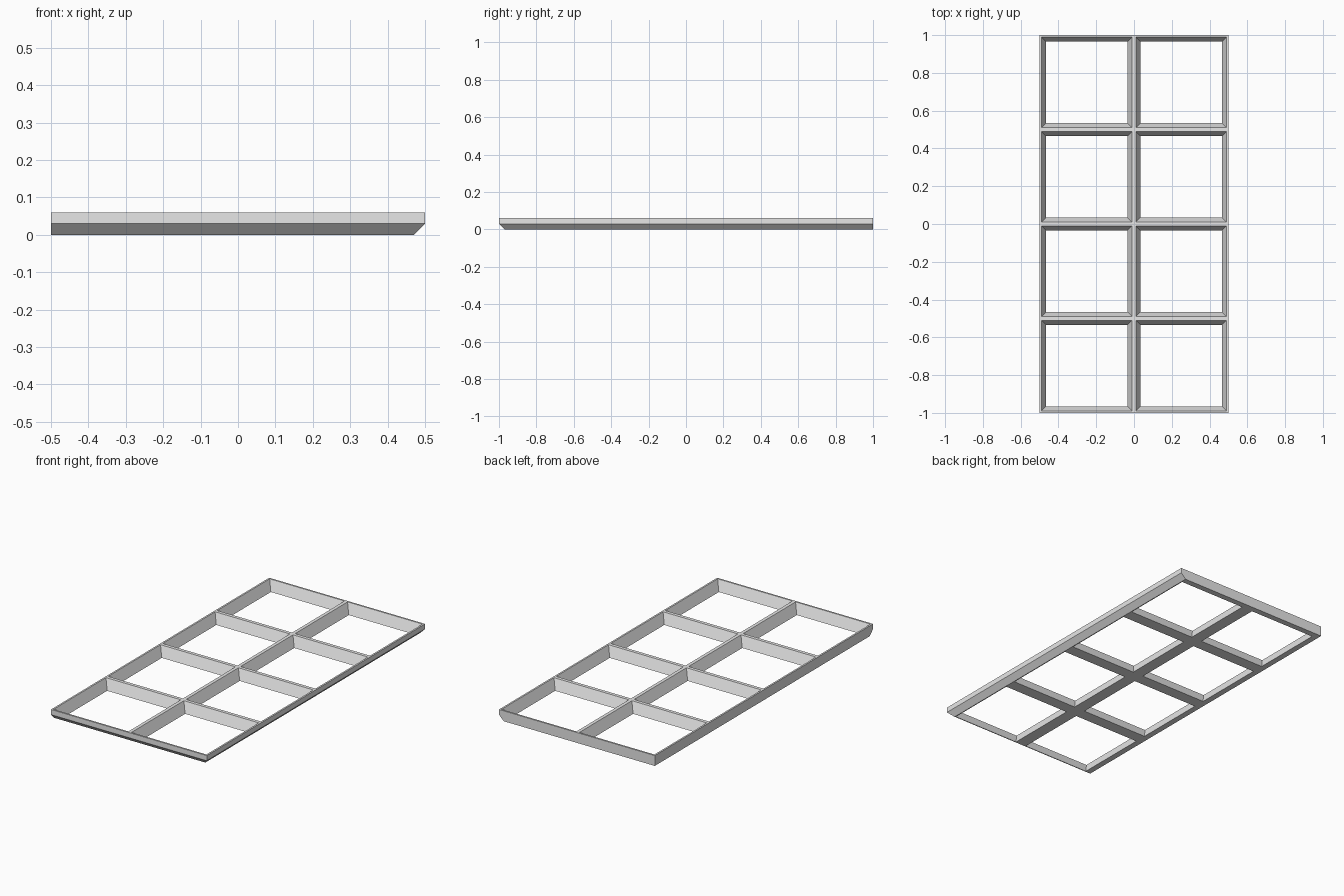
import bpy, bmesh, math
from mathutils import Matrix, Vector

cube = bpy.data.objects.get("Cube")
if cube:
    bpy.data.objects.remove(cube, do_unlink=True)

HEIGHT = 0.06
CHAMFER = 0.03
PITCH = 0.5
TOP_HALF, BOTTOM_HALF = 0.24, 0.215   # half widths of each opening

grey = bpy.data.materials.new("light_grey")
grey.use_nodes = True
colour = (0.8, 0.8, 0.8, 1)
grey.diffuse_color = colour
grey.node_tree.nodes["Principled BSDF"].inputs["Base Color"].default_value = colour


def make_object(name, bm):
    bmesh.ops.recalc_face_normals(bm, faces=bm.faces)
    mesh = bpy.data.meshes.new(name)
    bm.to_mesh(mesh)
    bm.free()
    mesh.materials.append(grey)
    obj = bpy.data.objects.new(name, mesh)
    bpy.context.scene.collection.objects.link(obj)
    return obj


# Slab, chamfered under its front and left edges
bm = bmesh.new()
bmesh.ops.create_cube(bm, size=1, matrix=Matrix.Translation((0, 0, HEIGHT / 2))
                      @ Matrix.Diagonal((2 * PITCH, 4 * PITCH, HEIGHT, 1)))
for point, normal in (((PITCH, 0, CHAMFER), (1, 0, -1)),
                      ((0, -2 * PITCH, CHAMFER), (0, -1, -1))):
    cut = bmesh.ops.bisect_plane(bm, geom=bm.verts[:] + bm.edges[:] + bm.faces[:],
                                 plane_co=Vector(point), plane_no=Vector(normal),
                                 clear_outer=True)
    rim = [e for e in bm.edges if e.is_boundary]
    bmesh.ops.holes_fill(bm, edges=rim, sides=0)
frame = make_object("lattice_frame", bm)

# Tapered openings, two across and four along
slope = (TOP_HALF - BOTTOM_HALF) / HEIGHT
extra = 0.012
bm = bmesh.new()
for column in range(2):
    for row in range(4):
        centre = ((column - 0.5) * PITCH, (row - 1.5) * PITCH, HEIGHT / 2)
        bmesh.ops.create_cone(
            bm, cap_ends=True, segments=4,
            radius1=(BOTTOM_HALF - slope * extra) * math.sqrt(2),
            radius2=(TOP_HALF + slope * extra) * math.sqrt(2),
            depth=HEIGHT + 2 * extra,
            matrix=Matrix.Translation(centre) @ Matrix.Rotation(math.pi / 4, 4, "Z"))
cutter = make_object("opening_cutter", bm)
cutter.hide_render = True

# Cut the openings, then discard the cutter
boolean = frame.modifiers.new("openings", "BOOLEAN")
boolean.operation = "DIFFERENCE"
boolean.solver = "EXACT"
boolean.object = cutter
bpy.context.view_layer.objects.active = frame
bpy.ops.object.modifier_apply(modifier=boolean.name)
bpy.data.objects.remove(cutter, do_unlink=True)
